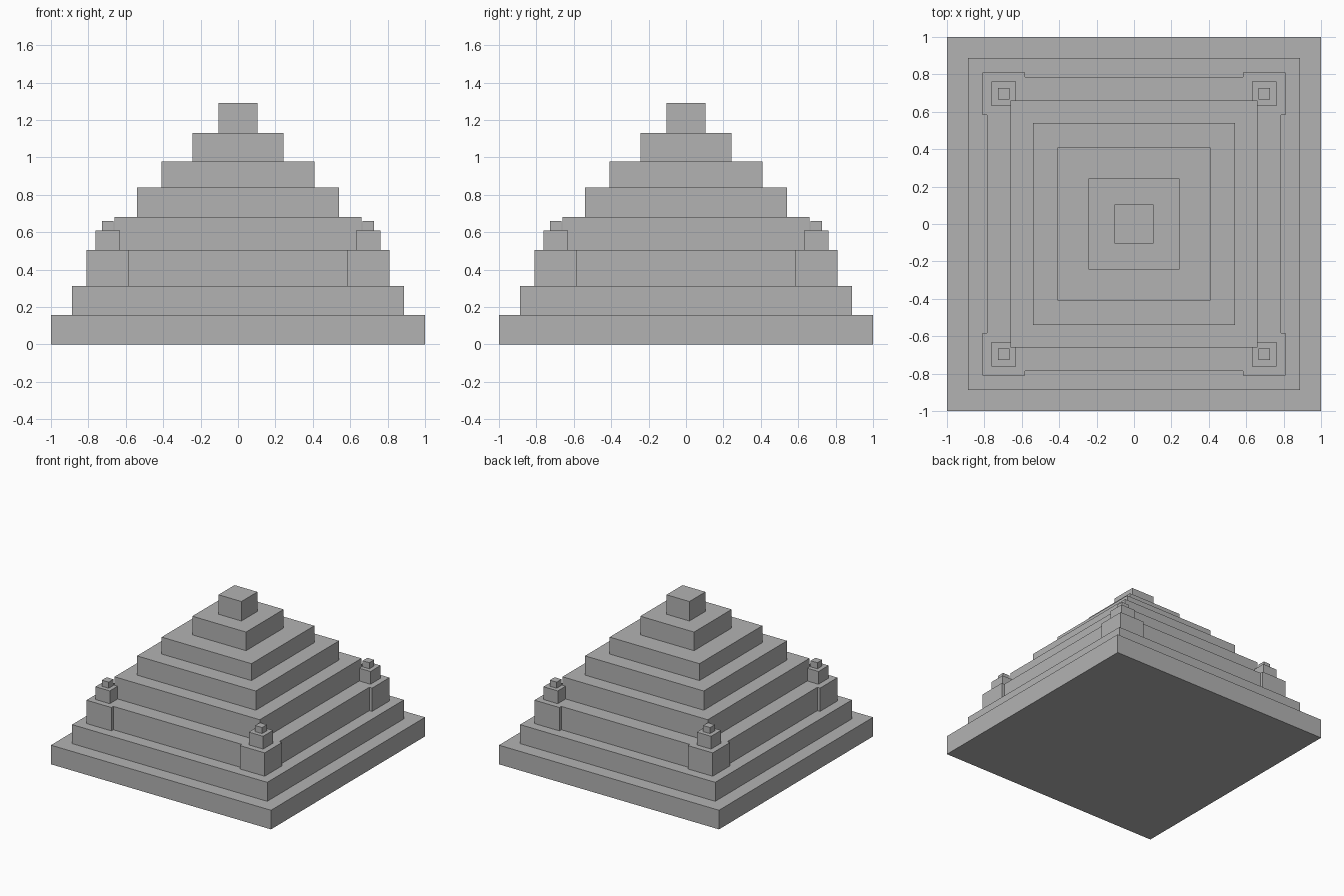
import bpy

cube = bpy.data.objects.get("Cube")
if cube:
    bpy.data.objects.remove(cube, do_unlink=True)

# Plain grey stone
stone = bpy.data.materials.new("grey_stone")
stone.use_nodes = True
colour = (0.45, 0.45, 0.45, 1)
stone.diffuse_color = colour
stone.node_tree.nodes["Principled BSDF"].inputs["Base Color"].default_value = colour


def block(name, x, y, half, bottom, top):
    """Square block given by its centre, half width and height range."""
    bpy.ops.mesh.primitive_cube_add(size=1, location=(x, y, (bottom + top) / 2))
    obj = bpy.context.object
    obj.name = name
    obj.scale = (2 * half, 2 * half, top - bottom)
    bpy.ops.object.transform_apply(location=False, rotation=False, scale=True)
    obj.data.materials.append(stone)


# Stepped tiers: half width and top height
tiers = [(1.0, 0.157), (0.887, 0.313), (0.785, 0.505), (0.66, 0.68),
         (0.54, 0.838), (0.408, 0.977), (0.244, 1.13), (0.104, 1.29)]
bottom = 0
for number, (half, top) in enumerate(tiers, 1):
    block(f"tier_{number}", 0, 0, half, bottom, top)
    bottom = top

# Corner turrets on the second tier: base, body and cap
turret = [("base", 0.113, 0.313, 0.505), ("body", 0.065, 0.505, 0.61),
          ("cap", 0.031, 0.61, 0.66)]
offset = 0.697
for side, sx in (("left", 1), ("right", -1)):
    for end, sy in (("front", -1), ("back", 1)):
        for part, half, low, high in turret:
            block(f"{end}_{side}_turret_{part}", sx * offset, sy * offset, half, low, high)
